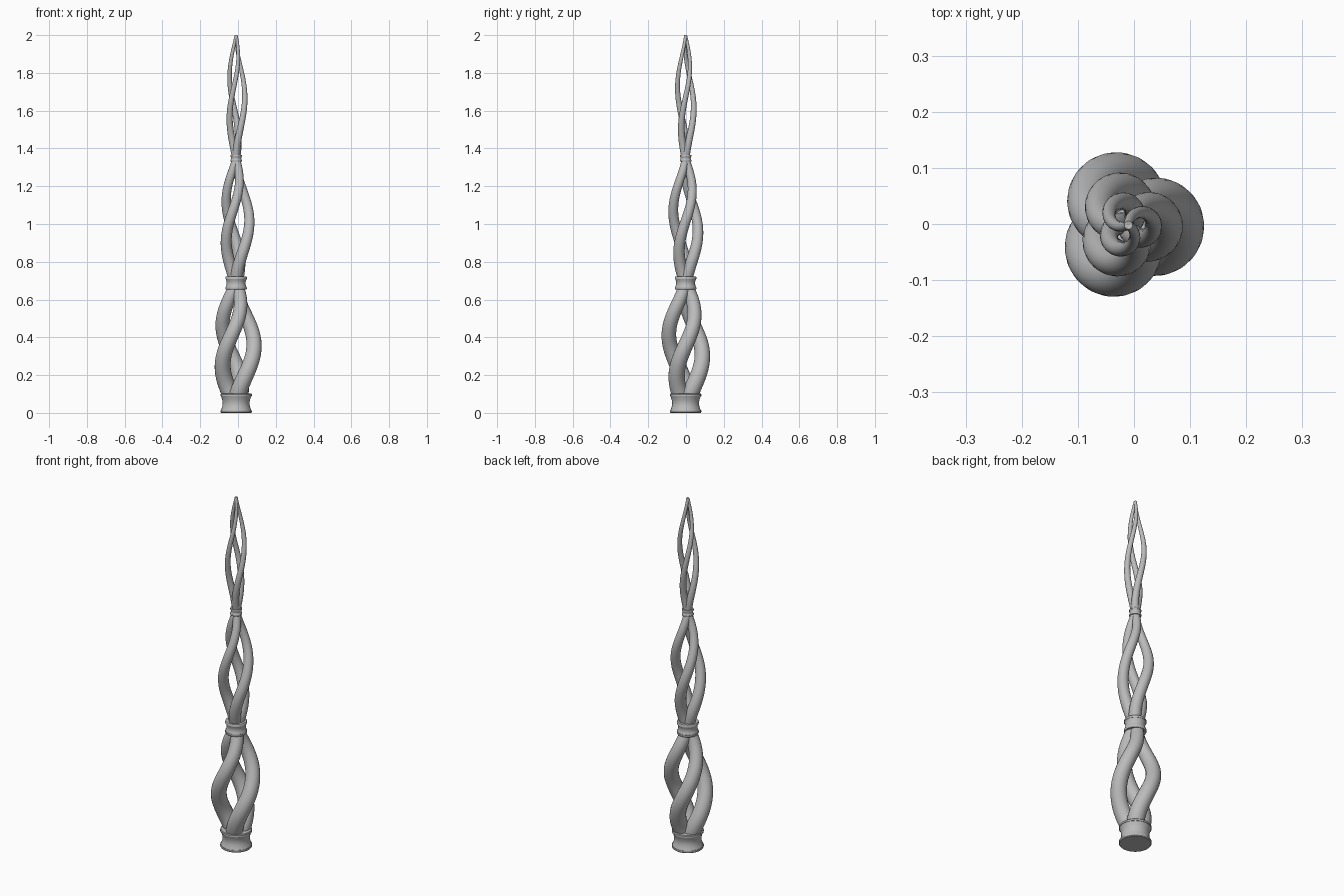
import bpy
from math import sin, cos, pi, tau

AXIS = (-0.01, -0.002)
START, SECTION = 0.03, 0.6567          # foot of the strands, height of one twist
SWINGS = [0.0475, 0.035, 0.023]        # helix radius of each section

if "Cube" in bpy.data.objects:
    bpy.data.objects.remove(bpy.data.objects["Cube"])

grey = bpy.data.materials.new("plain grey")
grey.use_nodes = True
COLOUR = (0.5, 0.5, 0.5, 1)
grey.diffuse_color = COLOUR
grey.node_tree.nodes["Principled BSDF"].inputs["Base Color"].default_value = COLOUR


def finish(obj):
    """Give the part its material and smooth shading with sharp edges."""
    obj.data.materials.clear()
    obj.data.materials.append(grey)
    bpy.ops.object.select_all(action="DESELECT")
    obj.select_set(True)
    bpy.context.view_layer.objects.active = obj
    if obj.type == "CURVE":
        bpy.ops.object.convert(target="MESH")
    bpy.ops.object.shade_smooth_by_angle(angle=pi / 5)


def strand(name, heading, steps=48):
    """A tapering tube that loops out from the axis and back in each section."""
    curve = bpy.data.curves.new(name, "CURVE")
    curve.dimensions = "3D"
    curve.bevel_depth = 1
    curve.bevel_resolution = 8
    curve.use_fill_caps = True
    curve.twist_mode = "MINIMUM"
    total = steps * len(SWINGS)
    spline = curve.splines.new("POLY")
    spline.points.add(total)
    for i, point in enumerate(spline.points):
        swing = SWINGS[min(i // steps, len(SWINGS) - 1)]
        phase = heading + pi + tau * i / steps
        x = AXIS[0] + swing * (cos(heading) + cos(phase))
        y = AXIS[1] + swing * (sin(heading) + sin(phase))
        point.co = (x, y, START + SECTION * i / steps, 1)
        point.radius = 0.0465 - 0.039 * i / total
    obj = bpy.data.objects.new(name, curve)
    bpy.context.collection.objects.link(obj)
    finish(obj)


def collar(name, low, high, radius, waist, lip, sides=48):
    """A spool-shaped band: two lips joined by a concave waist."""
    profile = [(0, low), (radius * 0.96, low), (radius, low + lip * 0.3), (radius, low + lip)]
    bend = 10
    for i in range(bend + 1):
        t = i / bend
        r = radius * 0.97 - (radius * 0.97 - waist) * sin(pi * t)
        profile.append((r, low + lip + (high - low - 2 * lip) * t))
    profile += [(radius, high - lip), (radius, high - lip * 0.3), (radius * 0.96, high), (0, high)]
    verts, faces = [], []
    for r, z in profile[1:-1]:
        verts += [(AXIS[0] + r * cos(tau * k / sides), AXIS[1] + r * sin(tau * k / sides), z)
                  for k in range(sides)]
    rows = len(profile) - 2
    for j in range(rows - 1):
        for k in range(sides):
            n = (k + 1) % sides
            faces.append((j * sides + k, j * sides + n, (j + 1) * sides + n, (j + 1) * sides + k))
    faces.append(tuple(reversed(range(sides))))
    faces.append(tuple(range((rows - 1) * sides, rows * sides)))
    mesh = bpy.data.meshes.new(name)
    mesh.from_pydata(verts, [], faces)
    obj = bpy.data.objects.new(name, mesh)
    bpy.context.collection.objects.link(obj)
    finish(obj)


# Three twisted strands around the axis
for number in range(3):
    strand(f"twisted_strand_{number + 1}", tau * number / 3)

# Base and the two binding rings
collar("base_collar", 0.0, 0.102, 0.083, 0.071, 0.013)
collar("middle_ring", 0.652, 0.722, 0.057, 0.05, 0.013)
collar("upper_ring", 1.33, 1.366, 0.031, 0.027, 0.008)
